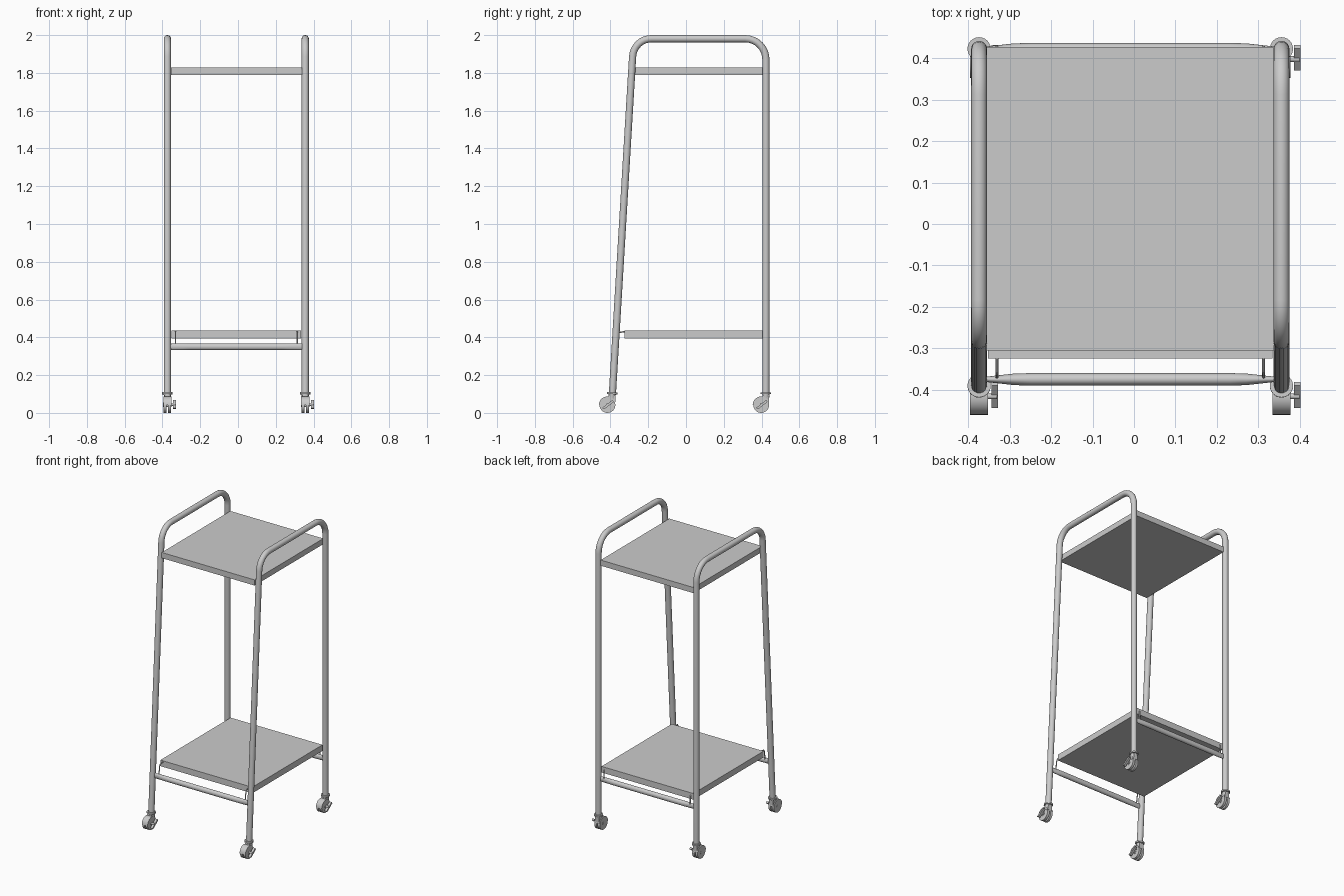
import bpy, bmesh, math
from mathutils import Vector, Matrix

if "Cube" in bpy.data.objects:
    bpy.data.objects.remove(bpy.data.objects["Cube"])

CX = -0.009          # frame centre (brake levers stick out to +x)
HALF = 0.365         # frame half spacing
R = 0.019            # tube radius


def finish(bm, name, smooth=True):
    bmesh.ops.recalc_face_normals(bm, faces=bm.faces)
    me = bpy.data.meshes.new(name)
    bm.to_mesh(me)
    bm.free()
    ob = bpy.data.objects.new(name, me)
    bpy.context.collection.objects.link(ob)
    if smooth:
        bpy.ops.object.select_all(action='DESELECT')
        ob.select_set(True)
        bpy.context.view_layer.objects.active = ob
        bpy.ops.object.shade_smooth_by_angle(angle=math.radians(40))
    return ob


def loft(bm, rings):
    loops = [[bm.verts.new(p) for p in ring] for ring in rings]
    n = len(loops[0])
    for a, b in zip(loops, loops[1:]):
        for i in range(n):
            bm.faces.new((a[i], a[(i + 1) % n], b[(i + 1) % n], b[i]))
    bm.faces.new(loops[0])
    bm.faces.new(loops[-1])


def fillet(a, corner, b, radius, steps=8):
    """Arc points (y, z) rounding a corner."""
    u, v = (a - corner).normalized(), (b - corner).normalized()
    half = u.angle(v) / 2
    centre = corner + (u + v).normalized() * radius / math.sin(half)
    p = corner + u * radius / math.tan(half) - centre
    q = corner + v * radius / math.tan(half) - centre
    total = p.angle(q)
    return [centre + (p * math.sin((1 - i / steps) * total) + q * math.sin(i / steps * total))
            / math.sin(total) for i in range(steps + 1)]


def tube(name, x, path, radius, n=20):
    """Round tube along a path lying in the plane at x."""
    rings = []
    for i, p in enumerate(path):
        t = (path[min(i + 1, len(path) - 1)] - path[max(i - 1, 0)]).normalized()
        ring = []
        for k in range(n):
            a = 2 * math.pi * k / n
            c, s = radius * math.cos(a), radius * math.sin(a)
            ring.append((x + c, p.x - t.y * s, p.y + t.x * s))
        rings.append(ring)
    bm = bmesh.new()
    loft(bm, rings)
    return finish(bm, name)


def slab(name, x0, x1, y0, y1, z0, z1):
    bm = bmesh.new()
    m = Matrix.Translation(((x0 + x1) / 2, (y0 + y1) / 2, (z0 + z1) / 2)) \
        @ Matrix.Diagonal((x1 - x0, y1 - y0, z1 - z0, 1))
    bmesh.ops.create_cube(bm, size=1, matrix=m)
    return finish(bm, name, False)


def cross_bar(name, y, z):
    """Bar whose ends are pinched flat."""
    bm = bmesh.new()
    rings = []
    for dx, ry in ((-0.352, .006), (-0.28, .014), (-0.24, .015), (0.24, .015), (0.28, .014), (0.352, .006)):
        rings.append([(CX + dx, y + ry * math.cos(a), z + 0.0175 * math.sin(a))
                      for a in (2 * math.pi * k / 20 for k in range(20))])
    loft(bm, rings)
    return finish(bm, name)


def cylinder(bm, radius, depth, matrix, n=24, r2=None):
    bmesh.ops.create_cone(bm, cap_ends=True, segments=n, radius1=radius,
                          radius2=radius if r2 is None else r2, depth=depth, matrix=matrix)


def extrude_x(bm, profile, x0, x1):
    loft(bm, [[(x, y, z) for y, z in profile] for x in (x0, x1)])


def caster(name, x, y, tilt):
    AX = Matrix.Rotation(math.pi / 2, 4, 'Y')
    wy, wz = y - 0.025, 0.042
    # collar and stem
    bm = bmesh.new()
    base = Matrix.Translation((x, y, 0.1)) @ Matrix.Rotation(tilt, 4, 'X')
    cylinder(bm, 0.028, 0.010, base @ Matrix.Translation((0, 0, 0.004)))
    cylinder(bm, 0.017, 0.03, base @ Matrix.Translation((0, 0, -0.012)), r2=0.02)
    finish(bm, name + "_collar")
    # twin wheels on an axle
    bm = bmesh.new()
    for dx in (-0.0125, 0.0125):
        cylinder(bm, 0.042, 0.016, Matrix.Translation((x + dx, wy, wz)) @ AX, 28)
    cylinder(bm, 0.012, 0.044, Matrix.Translation((x, wy, wz)) @ AX, 16)
    finish(bm, name + "_wheels")
    # hood over the upper front of the wheels
    arc = [math.radians(20 + 160 * i / 12) for i in range(13)]
    prof = [(wy + 0.045 * math.cos(a), wz + 0.045 * math.sin(a)) for a in arc]
    bm = bmesh.new()
    extrude_x(bm, prof, x - 0.0215, x + 0.0215)
    extrude_x(bm, [(y - 0.02, 0.065), (y + 0.016, 0.05), (y + 0.018, 0.096), (y - 0.018, 0.096)],
              x - 0.015, x + 0.015)
    finish(bm, name + "_hood")
    # brake lever on the +x side
    bm = bmesh.new()
    lever = [(wy - 0.028, 0.026), (wy - 0.016, 0.020), (wy + 0.034, 0.058), (wy + 0.026, 0.068)]
    extrude_x(bm, lever, x + 0.03, x + 0.046)
    cylinder(bm, 0.007, 0.03, Matrix.Translation((x + 0.028, wy, 0.044)) @ AX, 12)
    finish(bm, name + "_brake_lever")


# bent side frames: sloping front leg, handle, upright back leg
front, back = Vector((-0.390, 0.095)), Vector((0.423, 0.095))
ctop_f, ctop_b = Vector((-0.277, 1.981)), Vector((0.423, 1.981))
path = ([front] + fillet(front, ctop_f, ctop_b, 0.10)
        + fillet(ctop_f, ctop_b, back, 0.11) + [back])
for side, s in (("left", -1), ("right", 1)):
    x = CX + s * HALF
    tube(side + "_frame", x, path, R)
    caster("front_" + side + "_caster", x, -0.391, -0.06)
    caster("back_" + side + "_caster", x, 0.423, 0)
    # thin hooks joining the bars to the lower shelf
    hx = CX + s * 0.322
    tube(side + "_front_hook", hx, [Vector(p) for p in
         ((-0.372, 0.35), (-0.362, 0.415), (-0.357, 0.425), (-0.318, 0.432))], 0.0035, 8)
    tube(side + "_back_hook", hx, [Vector(p) for p in
         ((0.428, 0.35), (0.428, 0.415), (0.415, 0.425))], 0.0035, 8)

# shelves
slab("top_shelf", CX - 0.347, CX + 0.347, -0.305, 0.427, 1.79, 1.828)
slab("lower_shelf", CX - 0.343, CX + 0.343, -0.325, 0.424, 0.395, 0.436)

# cross bars
cross_bar("front_bar", -0.375, 0.35)
cross_bar("back_bar", 0.422, 0.35)
